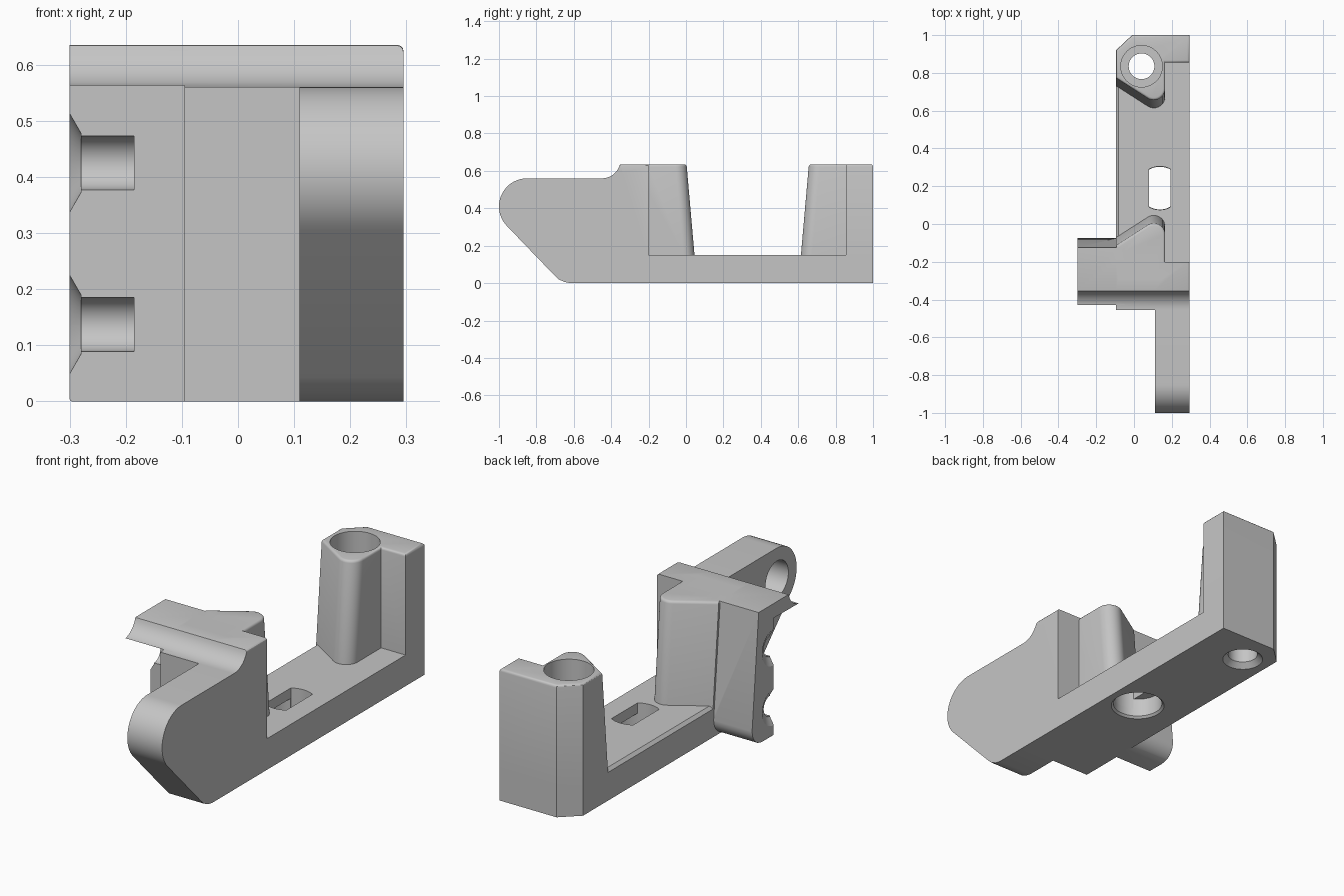
import bpy, bmesh
from math import sin, cos, radians, pi
from mathutils import Matrix

cube = bpy.data.objects.get("Cube")
if cube:
    bpy.data.objects.remove(cube, do_unlink=True)

grey = bpy.data.materials.new("light grey plastic")
grey.use_nodes = True
COLOUR = (0.56, 0.56, 0.56, 1)
grey.diffuse_color = COLOUR
grey.node_tree.nodes["Principled BSDF"].inputs["Base Color"].default_value = COLOUR


def arc(cx, cy, r, a0, a1, n):
    """Points on a circular arc, angles in degrees."""
    angles = [radians(a0 + (a1 - a0) * i / n) for i in range(n + 1)]
    return [(cx + r * cos(a), cy + r * sin(a)) for a in angles]


def finish(name, bm):
    bmesh.ops.recalc_face_normals(bm, faces=bm.faces)
    mesh = bpy.data.meshes.new(name)
    bm.to_mesh(mesh)
    bm.free()
    mesh.materials.append(grey)
    ob = bpy.data.objects.new(name, mesh)
    bpy.context.collection.objects.link(ob)
    return ob


def loft(name, start, end, rounded=None, width=0.012, segments=3):
    """Solid between two matching loops; edges passing the test are bevelled."""
    bm = bmesh.new()
    a = [bm.verts.new(p) for p in start]
    b = [bm.verts.new(p) for p in end]
    bm.faces.new(a)
    bm.faces.new(b)
    for i in range(len(a)):
        j = (i + 1) % len(a)
        bm.faces.new((a[i], a[j], b[j], b[i]))
    bmesh.ops.recalc_face_normals(bm, faces=bm.faces)
    if rounded:
        edges = [e for e in bm.edges if all(rounded(v.co) for v in e.verts)]
        bmesh.ops.bevel(bm, geom=edges, offset=width, segments=segments,
                        profile=0.5, affect='EDGES', clamp_overlap=True)
    return finish(name, bm)


def side(name, profile, x0, x1, **kw):
    return loft(name, [(x0, y, z) for y, z in profile],
                [(x1, y, z) for y, z in profile], **kw)


def plan(name, low, high, z0, z1, **kw):
    return loft(name, [(x, y, z0) for x, y in low],
                [(x, y, z1) for x, y in high], **kw)


def drill(name, x, y, z, r0, r1, depth, axis='Z'):
    """Round cutter starting at a point and running along +axis."""
    bm = bmesh.new()
    m = Matrix.Translation((x, y, z))
    if axis == 'X':
        m = m @ Matrix.Rotation(pi / 2, 4, 'Y')
    bmesh.ops.create_cone(bm, cap_ends=True, segments=48, radius1=r0, radius2=r1,
                          depth=depth, matrix=m @ Matrix.Translation((0, 0, depth / 2)))
    return finish(name, bm)


def combine(body, tool, operation):
    mod = body.modifiers.new(operation, 'BOOLEAN')
    mod.operation, mod.solver, mod.object = operation, 'EXACT', tool
    bpy.context.view_layer.objects.active = body
    bpy.ops.object.modifier_apply(modifier=mod.name)
    bpy.data.objects.remove(tool, do_unlink=True)


LEFT, INNER, RIGHT, TOP = -0.095, 0.165, 0.295, 0.635
DRAFT = 0.047

# Base bar with a clipped rear corner and a chamfered long edge
base_plan = [(LEFT, -0.45), (RIGHT, -0.45), (RIGHT, 1), (-0.01, 1), (LEFT, 0.92)]
body = plan("bracket_body", base_plan, base_plan, 0, 0.15, segments=1, width=0.014,
            rounded=lambda c: c.x < LEFT + 0.01 and c.z > 0.1)

# Hinge arm reaching forward
cove = arc(-0.45, 0.66, 0.1, -90, -15, 10)
arm_profile = ([(-0.2, 0), (-0.62, 0), (-0.65, 0.006), (-0.68, 0.02), (-0.705, 0.043)]
               + arc(-0.85, 0.41, 0.15, 225, 90, 20) + cove + [(-0.35, TOP), (-0.2, TOP)])
top_corner = lambda c: c.x > 0.29 and c.z > 0.63
arm = side("hinge_arm", arm_profile, 0.11, RIGHT, rounded=top_corner)

# Front block behind the arm
block_profile = ([(-0.2, 0), (-0.455, 0), (-0.455, 0.56)] + cove
                 + [(-0.35, TOP), (-0.2, TOP)])
block = side("front_block", block_profile, LEFT, RIGHT, rounded=top_corner)

# Side flange with a thin lip at the top
flange_profile = ([(-0.24, 0), (-0.24, 0.565), (-0.43, 0.563)] + cove[2:]
                  + [(-0.35, TOP), (-0.125, TOP), (-0.075, 0.08)]
                  + arc(-0.155, 0.08, 0.08, -15, -90, 6))
flange = side("side_flange", flange_profile, -0.3, -0.05,
              rounded=lambda c: c.x < -0.29 and c.z < 0.01)

# Tapered prong on the front block, and the rear post facing it
tip = arc(0.105, -0.01, 0.06, 0, 122, 12) + [(LEFT, -0.067)]
foot = [(LEFT, -0.3), (INNER, -0.3)]
is_top = lambda c: c.z > 0.63
prong = plan("front_prong", tip + foot, [(x, y - DRAFT) for x, y in tip] + foot,
             0.1, TOP, rounded=is_top)
rear_tip = [(x, 0.66 - y) for x, y in tip]
heel = [(LEFT, 0.92), (-0.01, 1), (RIGHT, 1), (RIGHT, 0.855), (INNER, 0.855)]
post = plan("rear_post", rear_tip + heel, [(x, y + DRAFT) for x, y in rear_tip] + heel,
            0.1, TOP, rounded=is_top)

for part in (arm, block, flange, prong, post):
    combine(body, part, 'UNION')

# Post bore, slot recess and hinge hole
cutters = [
    drill("post_bore", 0.04, 0.835, 0.15, 0.11, 0.11, 0.6),
    drill("post_through_hole", 0.04, 0.835, -0.1, 0.068, 0.068, 0.4),
    drill("post_hole_chamfer", 0.04, 0.835, -0.01, 0.103, 0.068, 0.035),
    drill("slot_recess", 0.137, 0.19, -0.1, 0.113, 0.113, 0.2),
    drill("slot_chamfer", 0.137, 0.19, -0.01, 0.133, 0.113, 0.02),
    drill("hinge_hole", 0.05, -0.85, 0.41, 0.087, 0.087, 0.2, 'X'),
]

# Slot through the recess ceiling, with curved ends
slot_plan = (arc(0.137, 0.19, 0.115, 60, 120, 10) + arc(0.137, 0.19, 0.115, 240, 300, 10))
cutters.append(plan("slot", slot_plan, slot_plan, 0.05, 0.3))

# Screw notches in the flange front
for z in (0.137, 0.425):
    cutters.append(drill("screw_notch", -0.35, -0.24, z, 0.048, 0.048, 0.165, 'X'))
    cutters.append(drill("notch_flare", -0.31, -0.24, z, 0.105, 0.053, 0.03, 'X'))

for cutter in cutters:
    combine(body, cutter, 'DIFFERENCE')

# Smooth curved surfaces, keep edges crisp
bpy.ops.object.select_all(action='DESELECT')
body.select_set(True)
bpy.context.view_layer.objects.active = body
bpy.ops.object.shade_smooth_by_angle(angle=radians(30))
